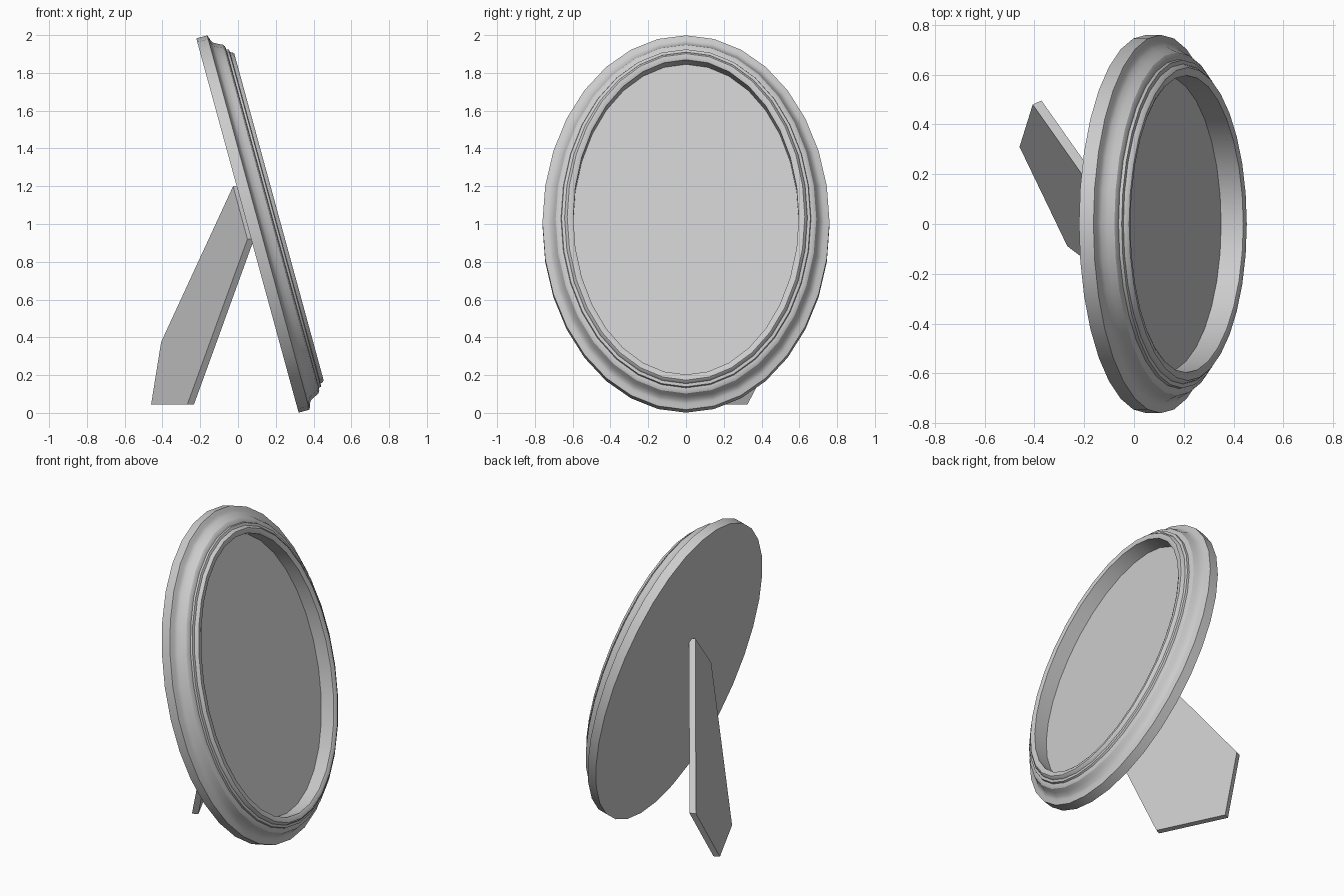
import bpy, bmesh, math
from mathutils import Vector

if "Cube" in bpy.data.objects:
    bpy.data.objects.remove(bpy.data.objects["Cube"])

SIDES = 32
HALF_W, HALF_H = 0.76, 1.027
TILT = math.radians(-15.3)


def make_object(name, bm):
    bmesh.ops.recalc_face_normals(bm, faces=bm.faces[:])
    mesh = bpy.data.meshes.new(name)
    bm.to_mesh(mesh)
    bm.free()
    obj = bpy.data.objects.new(name, mesh)
    bpy.context.collection.objects.link(obj)
    return obj


# Oval frame: moulding profile as (inset from rim, height above back)
profile = [(0, 0), (0, 0.06), (0.015, 0.066), (0.03, 0.07), (0.045, 0.08),
           (0.058, 0.102), (0.07, 0.128), (0.082, 0.136), (0.098, 0.138),
           (0.101, 0.15), (0.117, 0.153), (0.122, 0.165), (0.131, 0.173),
           (0.15, 0.173), (0.163, 0.167), (0.163, 0.075)]
bm = bmesh.new()
rings = []
for inset, depth in profile:
    ring = []
    for i in range(SIDES):
        a = 2 * math.pi * i / SIDES
        ring.append(bm.verts.new((depth, (HALF_W - inset) * math.cos(a),
                                  (HALF_H - inset) * math.sin(a))))
    rings.append(ring)
for r0, r1 in zip(rings, rings[1:]):
    for i in range(SIDES):
        j = (i + 1) % SIDES
        bm.faces.new((r0[i], r0[j], r1[j], r1[i]))
# Flat back and recessed picture panel
bm.faces.new(rings[0])
bm.faces.new(rings[-1])
frame = make_object("oval_frame", bm)
frame.location = (0.05, 0, 0.992)
frame.rotation_euler = (0, TILT, 0)

# Easel leg: five-sided plate hinged on the back and swung to one side
outline = [(-0.026, -0.06, 1.2), (-0.407, 0.48, 0.375), (-0.46, 0.31, 0.045),
           (-0.268, -0.089, 0.045), (0.05, -0.33, 0.92)]
thickness = Vector((0.035, 0.016, 0))
bm = bmesh.new()
near = [bm.verts.new(p) for p in outline]
far = [bm.verts.new(Vector(p) + thickness) for p in outline]
bm.faces.new(near)
bm.faces.new(far[::-1])
for i in range(5):
    j = (i + 1) % 5
    bm.faces.new((near[j], near[i], far[i], far[j]))
make_object("easel_leg", bm)

# Smooth moulding with crisp steps
bpy.ops.object.select_all(action='DESELECT')
frame.select_set(True)
bpy.context.view_layer.objects.active = frame
bpy.ops.object.shade_smooth_by_angle(angle=math.radians(30))
